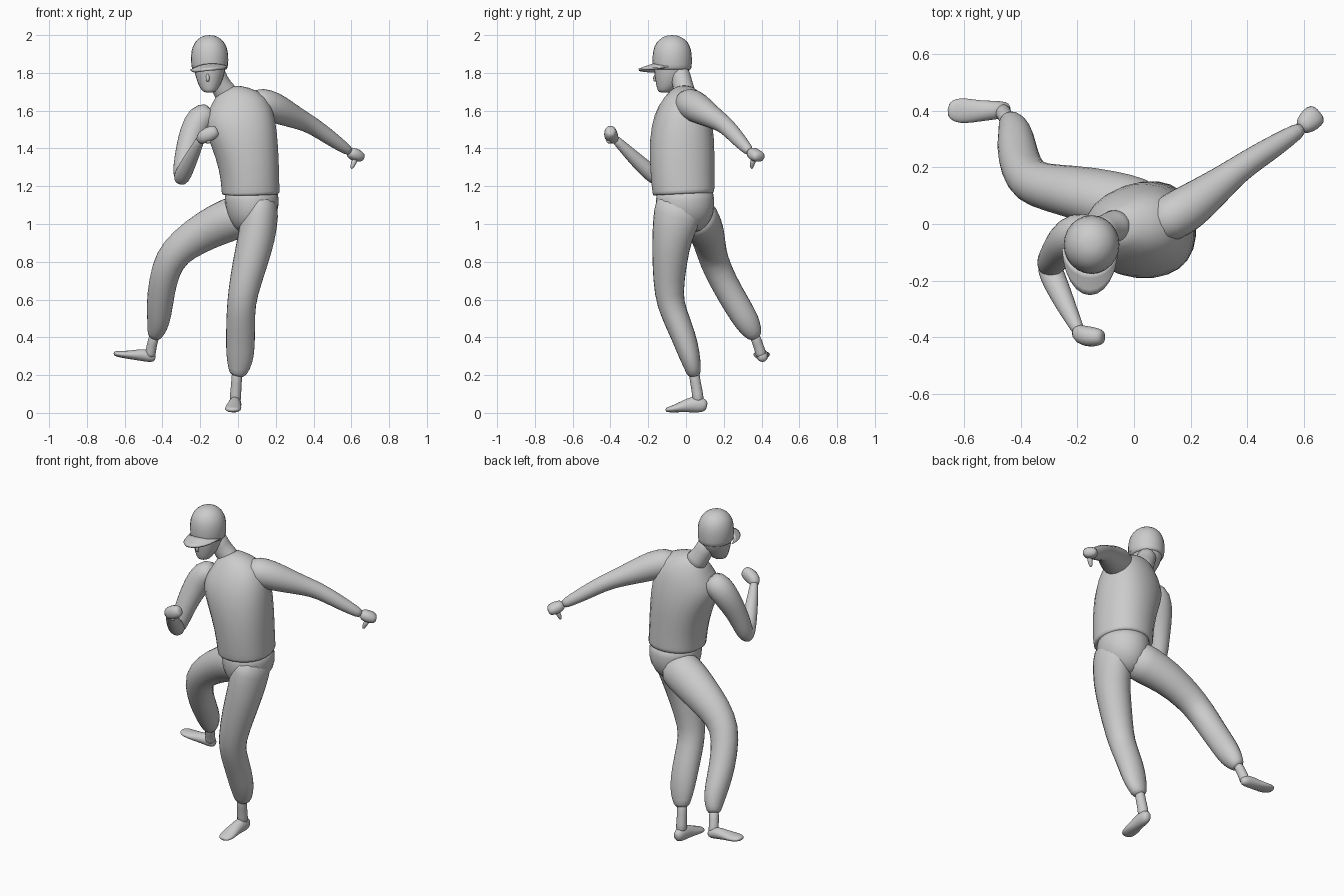
import bpy, bmesh, math
from mathutils import Vector


def finish(name, bm, levels=1):
    bmesh.ops.recalc_face_normals(bm, faces=bm.faces)
    me = bpy.data.meshes.new(name)
    bm.to_mesh(me)
    bm.free()
    for p in me.polygons:
        p.use_smooth = True
    ob = bpy.data.objects.new(name, me)
    bpy.context.collection.objects.link(ob)
    if levels:
        ob.modifiers.new("round", 'SUBSURF').levels = levels
        ob.modifiers["round"].render_levels = levels
    return ob


def loft(name, rows, ref=(1, 0, 0), flat=False, n=12, power=1.0):
    """Closed skin through oval rings; each row is x, y, z, radius, second radius."""
    bm = bmesh.new()
    pts = [Vector(r[:3]) for r in rows]
    rings = []
    for i, r in enumerate(rows):
        t = pts[min(i + 1, len(pts) - 1)] - pts[max(i - 1, 0)]
        t = Vector((0, 0, 1)) if flat else t.normalized()
        u = Vector(ref)
        u = (u - t * u.dot(t)).normalized()
        v = t.cross(u)
        ru, rv = r[3] / 0.955, r[-1] / 0.955   # offsets smoothing shrinkage
        ring = []
        for k in range(n):
            a = 2 * math.pi * k / n
            c, s = math.cos(a), math.sin(a)
            c = math.copysign(abs(c) ** power, c)
            s = math.copysign(abs(s) ** power, s)
            ring.append(bm.verts.new(pts[i] + u * c * ru + v * s * rv))
        rings.append(ring)
    for a, b in zip(rings, rings[1:]):
        for k in range(n):
            bm.faces.new((a[k], a[(k + 1) % n], b[(k + 1) % n], b[k]))
    bm.faces.new(rings[0])
    bm.faces.new(rings[-1])
    return finish(name, bm)


# Shirt, leaning and tilted at the shoulders
loft("shirt", [
    (0.067, -0.012, 1.155, .145, .155), (0.067, -0.012, 1.16, .153, .163),
    (0.066, -0.015, 1.19, .152, .165), (0.06, -0.02, 1.3, .157, .17),
    (0.035, -0.022, 1.45, .177, .172), (0.0, -0.02, 1.57, .195, .15),
    (-0.03, -0.01, 1.645, .155, .115), (-0.06, -0.01, 1.695, .075, .07),
    (-0.068, -0.01, 1.71, .05, .05)], ref=(1, 0.12, 0), power=0.88)

# Trousers: seat, standing leg, raised leg
loft("trouser_seat", [
    (0.07, -0.005, 1.2, .14, .15), (0.073, -0.005, 1.13, .145, .155),
    (0.075, -0.005, 1.05, .135, .155), (0.065, -0.005, 0.98, .09, .11),
    (0.06, -0.01, 0.95, .04, .06)], flat=True)
loft("standing_leg", [
    (0.12, -0.02, 1.14, .09, .13), (0.115, -0.045, 1.05, .1, .13),
    (0.1, -0.075, 0.93, .098, .105), (0.065, -0.087, 0.8, .093, .092),
    (0.022, -0.093, 0.62, .077, .075), (0.015, -0.065, 0.53, .075, .07),
    (0.013, -0.01, 0.4, .077, .065), (0.012, 0.02, 0.3, .074, .056),
    (0.005, 0.037, 0.235, .058, .042), (-0.006, 0.045, 0.19, .038, .035)])
loft("standing_ankle", [
    (-0.004, 0.04, 0.23, .03), (-0.008, 0.05, 0.16, .027),
    (-0.013, 0.062, 0.1, .029), (-0.014, 0.065, 0.05, .032)])
loft("raised_leg", [
    (0.06, 0.04, 1.06, .11, .11), (-0.03, 0.065, 1.03, .11, .118),
    (-0.16, 0.105, 0.973, .095, .108), (-0.29, 0.127, 0.89, .082, .092),
    (-0.365, 0.145, 0.81, .077, .082), (-0.4, 0.2, 0.69, .072, .074),
    (-0.415, 0.27, 0.57, .071, .07), (-0.42, 0.325, 0.48, .068, .06),
    (-0.435, 0.355, 0.425, .05, .045), (-0.448, 0.37, 0.395, .032, .032)],
    ref=(0, 0.85, 0.52))
loft("raised_ankle", [
    (-0.44, 0.36, 0.42, .029), (-0.455, 0.38, 0.365, .026),
    (-0.463, 0.395, 0.32, .028), (-0.466, 0.4, 0.295, .028)])

# Bare feet
loft("standing_foot", [
    (-0.01, 0.112, 0.035, .015, .018), (-0.011, 0.098, 0.038, .027, .034),
    (-0.014, 0.065, 0.048, .033, .046), (-0.02, 0.01, 0.04, .035, .037),
    (-0.025, -0.045, 0.026, .044, .023), (-0.028, -0.085, 0.018, .042, .016),
    (-0.03, -0.11, 0.015, .022, .01)])
loft("raised_foot", [
    (-0.437, 0.408, 0.29, .014, .014), (-0.45, 0.406, 0.292, .026, .025),
    (-0.485, 0.403, 0.306, .033, .035), (-0.54, 0.4, 0.307, .036, .027),
    (-0.595, 0.4, 0.308, .045, .02), (-0.635, 0.402, 0.312, .042, .016),
    (-0.66, 0.405, 0.315, .022, .01)], ref=(0, 1, 0))

# Outstretched arm with fist and thumb
loft("outstretched_arm", [
    (0.06, -0.01, 1.64, .06), (0.12, 0.015, 1.64, .084),
    (0.19, 0.055, 1.618, .082), (0.27, 0.115, 1.58, .066),
    (0.34, 0.17, 1.548, .052), (0.4, 0.215, 1.518, .045),
    (0.48, 0.265, 1.462, .041), (0.55, 0.31, 1.412, .032),
    (0.6, 0.342, 1.378, .025)], ref=(0, 0, 1))
loft("outstretched_fist", [
    (0.585, 0.335, 1.387, .024, .025), (0.612, 0.358, 1.37, .036, .042),
    (0.638, 0.382, 1.357, .033, .044), (0.656, 0.397, 1.35, .02, .034)],
    ref=(0, 0, 1), n=8, power=0.8)
loft("outstretched_thumb", [
    (0.625, 0.362, 1.35, .018), (0.61, 0.35, 1.32, .016),
    (0.6, 0.347, 1.29, .008)], n=6)

# Bent arm with fist
loft("bent_upper_arm", [
    (-0.13, -0.025, 1.6, .06), (-0.205, -0.035, 1.56, .078),
    (-0.242, -0.065, 1.48, .07), (-0.268, -0.1, 1.4, .06),
    (-0.29, -0.13, 1.31, .053), (-0.3, -0.148, 1.25, .044),
    (-0.302, -0.153, 1.22, .022)])
loft("bent_forearm", [
    (-0.308, -0.13, 1.222, .026), (-0.3, -0.155, 1.245, .045),
    (-0.277, -0.21, 1.29, .043), (-0.24, -0.29, 1.365, .035),
    (-0.205, -0.36, 1.435, .024), (-0.195, -0.38, 1.455, .022)])
loft("bent_fist", [
    (-0.21, -0.37, 1.438, .021, .022), (-0.187, -0.393, 1.46, .037, .038),
    (-0.15, -0.4, 1.477, .038, .042), (-0.118, -0.4, 1.492, .03, .034),
    (-0.107, -0.4, 1.497, .018, .02)], ref=(0, 1, 0), n=8, power=0.8)
loft("bent_thumb", [
    (-0.19, -0.385, 1.455, .016), (-0.165, -0.405, 1.437, .017),
    (-0.14, -0.415, 1.437, .011)], n=6)

# Neck, face and nose
loft("neck", [
    (-0.05, 0.0, 1.67, .07, .06), (-0.075, -0.01, 1.71, .058, .055),
    (-0.105, -0.022, 1.755, .052, .052), (-0.13, -0.04, 1.83, .055, .055)])
loft("face", [
    (-0.152, -0.115, 1.695, .026, .028), (-0.152, -0.106, 1.708, .042, .045),
    (-0.151, -0.09, 1.745, .062, .069), (-0.15, -0.077, 1.79, .077, .089),
    (-0.15, -0.072, 1.84, .087, .097), (-0.15, -0.072, 1.87, .085, .095)], flat=True)
loft("nose", [
    (-0.16, -0.155, 1.8, .009), (-0.161, -0.168, 1.77, .012),
    (-0.161, -0.16, 1.752, .01)], n=6)

# Cap crown
loft("cap_crown", [
    (-0.15, -0.073, 1.815, .088, .096), (-0.15, -0.073, 1.82, .094, .102),
    (-0.15, -0.073, 1.865, .1, .105), (-0.15, -0.073, 1.92, .097, .102),
    (-0.151, -0.073, 1.962, .08, .085), (-0.151, -0.073, 1.988, .051, .054),
    (-0.151, -0.073, 2.0, .02, .022)], flat=True)

# Cap peak: arched crescent, dipping forward and to one side
bm = bmesh.new()
cols, bands = 12, 4
grid = []
for i in range(cols + 1):
    a = math.pi * i / cols
    c, s = math.cos(a), math.sin(a)
    line = []
    for j in range(bands + 1):
        f = j / bands
        x = 0.094 * c
        y = -0.085 - s * (0.085 + 0.08 * f)
        z = 1.845 - 0.022 * c * c + 0.1 * x - 0.028 * f * s
        line.append(bm.verts.new((-0.155 + x, y, z)))
    grid.append(line)
for a, b in zip(grid, grid[1:]):
    for j in range(bands):
        bm.faces.new((a[j], b[j], b[j + 1], a[j + 1]))
bmesh.ops.remove_doubles(bm, verts=bm.verts, dist=0.0005)
peak = finish("cap_peak", bm, levels=0)
solid = peak.modifiers.new("thickness", 'SOLIDIFY')
solid.thickness = 0.012
solid.offset = 0
